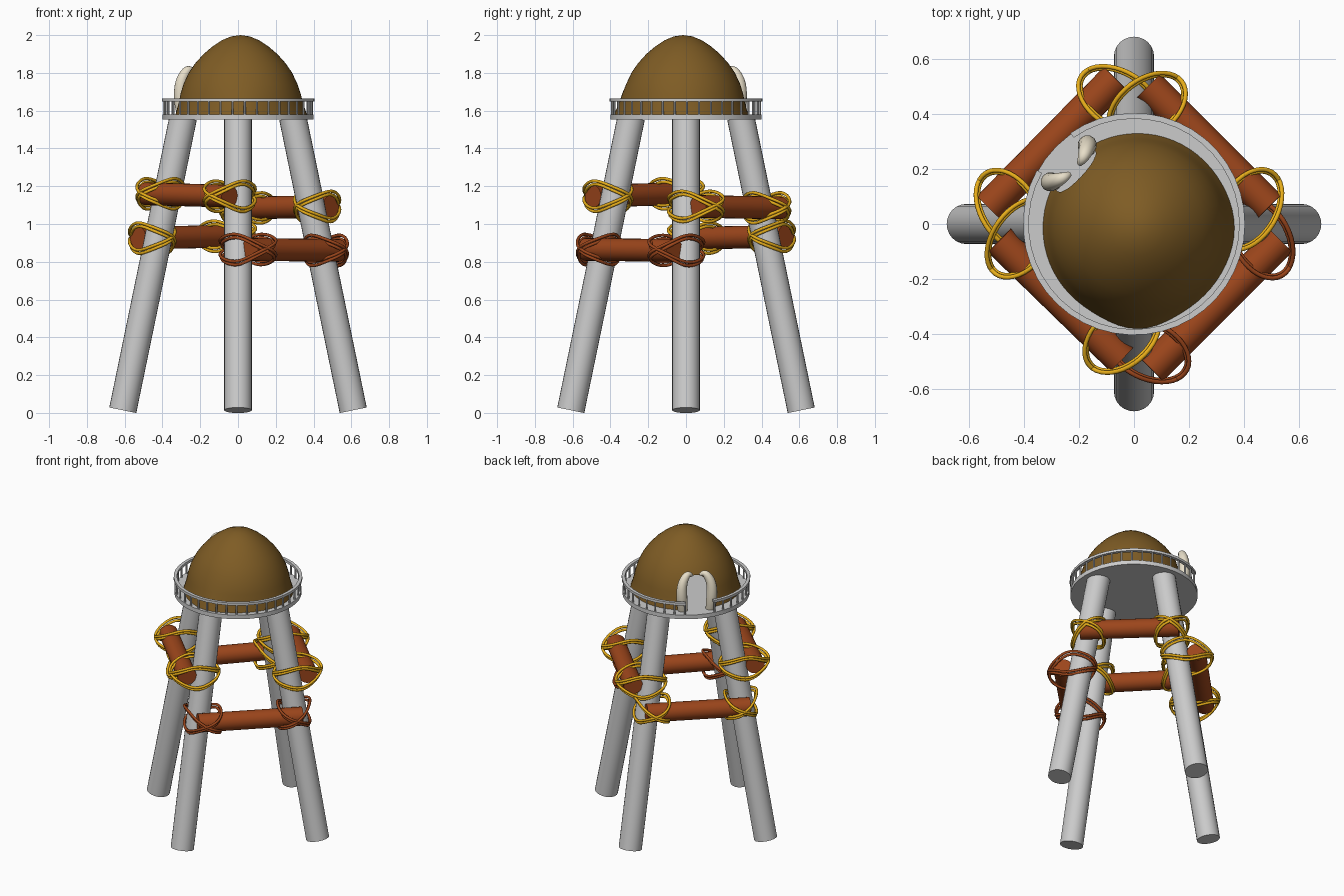
import bpy, bmesh
from math import sin, cos, pi, radians
from mathutils import Vector as V

if "Cube" in bpy.data.objects:
    bpy.data.objects.remove(bpy.data.objects["Cube"])


def material(name, rgb):
    m = bpy.data.materials.new(name)
    m.diffuse_color = (*rgb, 1)
    m.use_nodes = True
    m.node_tree.nodes["Principled BSDF"].inputs["Base Color"].default_value = m.diffuse_color
    return m


WOOD = material("wood", (0.33, 0.06, 0.011))
HIDE = material("hide", (0.21, 0.107, 0.018))
GOLD = material("gold_rope", (0.8, 0.42, 0.01))
IVORY = material("ivory", (0.8, 0.73, 0.58))


def finish(ob, mat=None, angle=40):
    if mat:
        ob.data.materials.clear()
        ob.data.materials.append(mat)
    bpy.ops.object.select_all(action='DESELECT')
    ob.select_set(True)
    bpy.context.view_layer.objects.active = ob
    bpy.ops.object.shade_smooth_by_angle(angle=radians(angle))
    return ob


def from_bmesh(name, bm):
    bmesh.ops.recalc_face_normals(bm, faces=bm.faces)
    me = bpy.data.meshes.new(name)
    bm.to_mesh(me)
    bm.free()
    ob = bpy.data.objects.new(name, me)
    bpy.context.collection.objects.link(ob)
    return ob


def rod(name, a, b, r, mat=None, sides=24):
    a, b = V(a), V(b)
    bpy.ops.mesh.primitive_cylinder_add(vertices=sides, radius=r, depth=(b - a).length, location=(a + b) / 2)
    ob = bpy.context.object
    ob.name = name
    ob.rotation_euler = (b - a).to_track_quat('Z', 'Y').to_euler()
    return finish(ob, mat)


def tube(name, pts, r, mat, cyclic=False, radii=None, order=None):
    cu = bpy.data.curves.new(name, 'CURVE')
    cu.dimensions = '3D'
    cu.bevel_depth, cu.bevel_resolution, cu.use_fill_caps = r, 2 if cyclic else 4, True
    sp = cu.splines.new('NURBS' if order else 'POLY')
    sp.points.add(len(pts) - 1)
    for i, p in enumerate(pts):
        sp.points[i].co = (*p, 1)
        sp.points[i].radius = radii[i] if radii else 1
    sp.use_cyclic_u = cyclic
    if order:
        sp.order_u, sp.use_endpoint_u, sp.resolution_u = order, True, 6
    ob = bpy.data.objects.new(name, cu)
    bpy.context.collection.objects.link(ob)
    bpy.ops.object.select_all(action='DESELECT')
    ob.select_set(True)
    bpy.context.view_layer.objects.active = ob
    bpy.ops.object.convert(target='MESH')
    return finish(bpy.context.object, mat, 60)


# Four splayed legs
def leg_radius(z):
    return 0.61 - 0.32 * (z - 0.014) / 1.55


for i, n in enumerate(("right", "back", "left", "front")):
    d = V((cos(i * pi / 2), sin(i * pi / 2), 0))
    rod(n + "_leg", d * 0.61 + V((0, 0, 0.014)), d * 0.29 + V((0, 0, 1.564)), 0.073)

# Round platform
rod("platform", (0, 0, 1.552), (0, 0, 1.58), 0.4, sides=40)

# Railing, open at the doorway
START, SWEEP = 151, 334
bm = bmesh.new()
sec = [(0.383, 1.648), (0.404, 1.648), (0.404, 1.665), (0.383, 1.665)]
vs = [bm.verts.new((r * cos(radians(START)), r * sin(radians(START)), z)) for r, z in sec]
face = bm.faces.new(vs)
bmesh.ops.spin(bm, geom=[face], cent=(0, 0, 0), axis=(0, 0, 1), angle=radians(SWEEP), steps=40)
if not face.is_valid or len(bm.faces) < 162:
    bm.faces.new(vs)
finish(from_bmesh("hand_rail", bm))
bm = bmesh.new()
for i in range(36):
    a = radians(START + 1 + (SWEEP - 2) * i / 35)
    g = bmesh.ops.create_cone(bm, cap_ends=True, segments=8, radius1=0.006, radius2=0.006, depth=0.08)
    bmesh.ops.translate(bm, vec=(0.392 * cos(a), 0.392 * sin(a), 1.614), verts=g['verts'])
finish(from_bmesh("rail_posts", bm))

# Hide dome: rounded shell with a slight flare at the hem
prof = [(0.345, 1.578), (0.334, 1.615), (0.325, 1.65), (0.317, 1.69), (0.302, 1.74), (0.274, 1.8), (0.24, 1.85),
        (0.195, 1.9), (0.148, 1.94), (0.1, 1.972), (0.05, 1.993)]
bm = bmesh.new()
N = 64
rings = []
for k, (r, z) in enumerate(prof):
    flare = max(0, 1 - k / 4)
    ring = []
    for j in range(N):
        a = 2 * pi * j / N
        bump = max(0, cos(a)) ** 12 * 0.008 + max(0, cos(a + pi / 2)) ** 16 * 0.022
        rr = r + flare * bump
        ring.append(bm.verts.new((0.013 + rr * cos(a), -0.015 + rr * sin(a), z)))
    rings.append(ring)
top = bm.verts.new((0.013, -0.015, 2.0))
for lo, hi in zip(rings, rings[1:]):
    for j in range(N):
        bm.faces.new((lo[j], lo[(j + 1) % N], hi[(j + 1) % N], hi[j]))
for j in range(N):
    bm.faces.new((rings[-1][j], rings[-1][(j + 1) % N], top))
dome = from_bmesh("hide_dome", bm)
sol = dome.modifiers.new("thickness", 'SOLIDIFY')
sol.thickness, sol.offset = 0.012, -1

# Doorway frame directions: outwards and sideways
OUT, SIDE = V((-1, 1, 0)).normalized(), V((-1, -1, 0)).normalized()


def door_pt(t, r, z):
    return OUT * r + SIDE * (t + 0.012) + V((0, 0, z))


# Arched doorway cut
bm = bmesh.new()
arch = [(-0.1, 1.5)] + [(-0.1 * cos(pi * i / 12), 1.68 + 0.11 * sin(pi * i / 12)) for i in range(13)] + [(0.1, 1.5)]
f = bm.faces.new([bm.verts.new(door_pt(t, 0.15, z)) for t, z in arch])
ext = bmesh.ops.extrude_face_region(bm, geom=[f])
bmesh.ops.translate(bm, vec=OUT * 0.35, verts=[e for e in ext['geom'] if isinstance(e, bmesh.types.BMVert)])
if not f.is_valid:
    bm.faces.new([v for v in bm.verts][:len(arch)])
cutter = from_bmesh("door_cutter", bm)
cutter.hide_render = True
cut = dome.modifiers.new("door", 'BOOLEAN')
cut.object, cut.operation, cut.solver = cutter, 'DIFFERENCE', 'EXACT'
bpy.context.view_layer.objects.active = dome
dome.select_set(True)
for m in ("thickness", "door"):
    bpy.ops.object.modifier_apply(modifier=m)
bpy.data.objects.remove(cutter)
finish(dome, HIDE, 50)

# Tusks either side of the doorway
for n, s in (("left", 1), ("right", -1)):
    path = [(0.088, 0.315, 1.575), (0.094, 0.325, 1.64), (0.1, 0.325, 1.72), (0.085, 0.315, 1.79),
            (0.05, 0.3, 1.83), (0.028, 0.295, 1.805)]
    tube(n + "_tusk", [door_pt(s * t, r, z) for t, r, z in path], 0.036, IVORY,
         radii=[0.85, 1, 0.95, 0.8, 0.6, 0.3], order=4)

# Logs lashed between neighbouring legs: start, end, heights, rope colour
logs = [("front_left", (-0.49, -0.06, 1.16), (-0.045, -0.493, 1.147), GOLD),
        ("back_left", (-0.529, 0.06, 0.925), (-0.067, 0.529, 0.935), GOLD),
        ("back_right", (0.053, 0.503, 1.085), (0.493, 0.063, 1.093), GOLD),
        ("front_right", (0.063, -0.529, 0.865), (0.533, -0.06, 0.86), WOOD)]


# Rope lashing: two crossing tilted loops, two strands each, around leg and log
def lashing(name, end, along, mat):
    p = end + along * 0.06
    d = V((end.x, 0, 0)) if abs(end.x) > abs(end.y) else V((0, end.y, 0))
    leg = d.normalized() * leg_radius(end.z)
    u = V((p.x - leg.x, p.y - leg.y, 0))
    half = u.length / 2 + 0.09
    mid = V(((p.x + leg.x) / 2, (p.y + leg.y) / 2, end.z))
    u.normalize()
    w = V((-u.y, u.x, 0))
    for tilt in (1, -1):
        for k in (0, 1):
            pts = []
            for i in range(40):
                a = 2 * pi * i / 40
                q = u * cos(a) * (half + 0.008 * k) + w * sin(a) * (0.094 + 0.008 * k)
                dz = tilt * 0.072 * q.normalized().dot(along) + (k - 0.5) * 0.018
                pts.append(mid + q + V((0, 0, dz)))
            tube(f"{name}_{'rising' if tilt > 0 else 'falling'}_{k + 1}", pts, 0.0085, mat, cyclic=True)


for n, a, b, rope in logs:
    a, b = V(a), V(b)
    rod(n + "_log", a, b, 0.06, WOOD)
    along = (b - a).normalized()
    lashing(n + "_rope_start", a, along, rope)
    lashing(n + "_rope_end", b, -along, rope)
